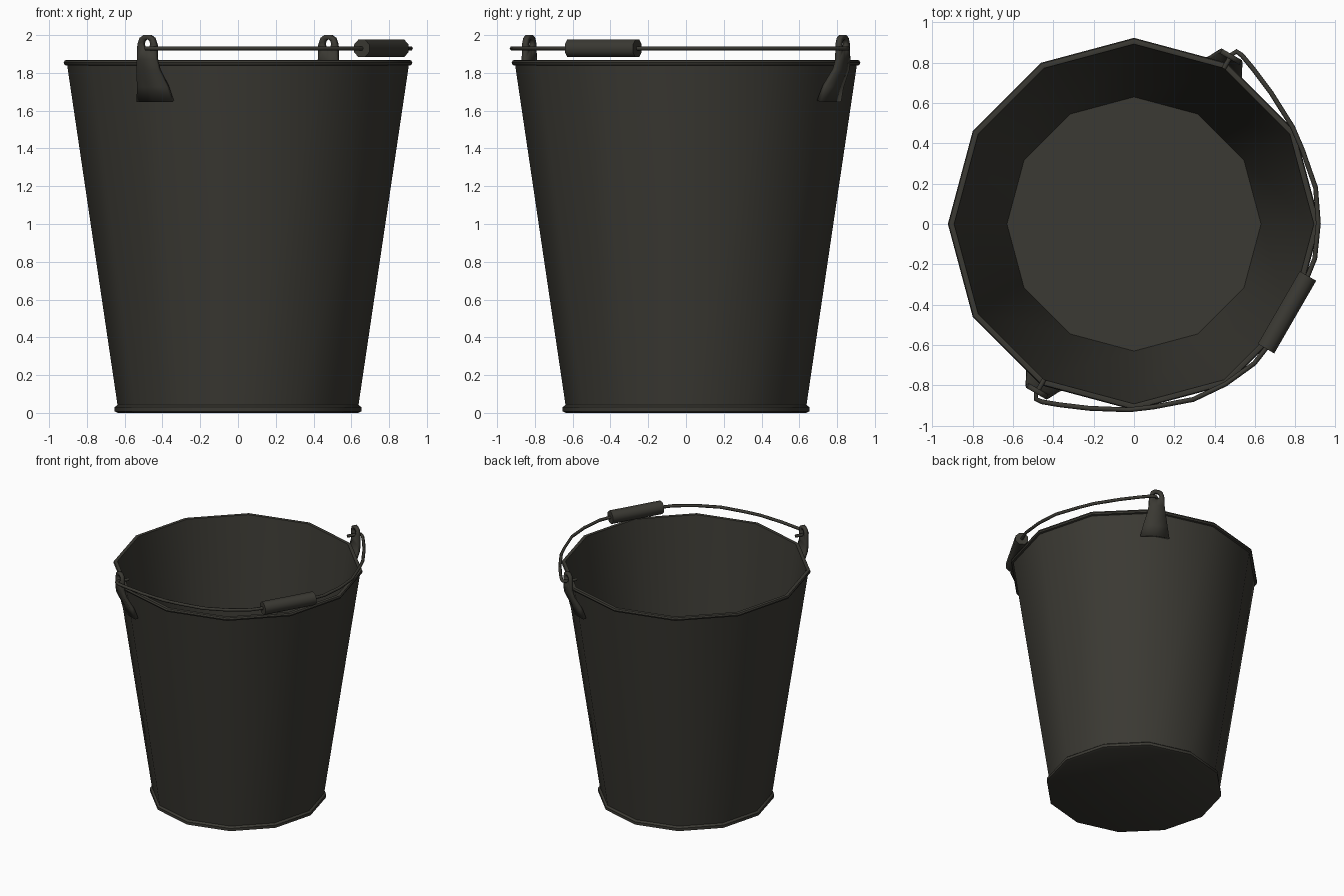
import bpy, bmesh, math
from mathutils import Matrix, Vector

if "Cube" in bpy.data.objects:
    bpy.data.objects.remove(bpy.data.objects["Cube"])

mat = bpy.data.materials.new("dark olive iron")
mat.diffuse_color = (0.043, 0.041, 0.033, 1)
mat.use_nodes = True
mat.node_tree.nodes["Principled BSDF"].inputs["Base Color"].default_value = mat.diffuse_color

# local frame of the handle: u runs from ear to ear, t points to the grip
U = Vector((0.5, math.sqrt(3) / 2, 0))
T = Vector((math.sqrt(3) / 2, -0.5, 0))


def place(u, t, z):
    return U * u + T * t + Vector((0, 0, z))


def finish(name, bm, angle=None):
    bmesh.ops.recalc_face_normals(bm, faces=bm.faces)
    me = bpy.data.meshes.new(name)
    bm.to_mesh(me)
    bm.free()
    me.materials.append(mat)
    ob = bpy.data.objects.new(name, me)
    bpy.context.collection.objects.link(ob)
    if angle:
        bpy.ops.object.select_all(action='DESELECT')
        ob.select_set(True)
        bpy.context.view_layer.objects.active = ob
        bpy.ops.object.shade_smooth_by_angle(angle=math.radians(angle))
    return ob


# bucket: one profile turned in 12 steps, with base bead and rolled rim
profile = [(0.635, 0), (0.653, 0.008), (0.653, 0.03), (0.638, 0.042),
           (0.904, 1.838), (0.918, 1.842), (0.923, 1.854), (0.918, 1.866),
           (0.905, 1.869), (0.892, 1.866), (0.89, 1.85), (0.63, 0.03)]
bm = bmesh.new()
N = 12
rings = []
for r, z in profile:
    rings.append([bm.verts.new((r * math.cos(i * math.tau / N),
                                r * math.sin(i * math.tau / N), z)) for i in range(N)])
for a, b in zip(rings, rings[1:]):
    for i in range(N):
        j = (i + 1) % N
        bm.faces.new((a[i], a[j], b[j], b[i]))
bm.faces.new(rings[0])
bm.faces.new(rings[-1])
finish("bucket", bm, 40)


# ears: eyelet on top of a flared plate that wraps the wall
def ear(name, side):
    bm = bmesh.new()
    # eyelet, outer and hole loops, from lower left clockwise
    outer = [(-0.058, 1.87), (-0.055, 1.95), (-0.042, 1.985), (-0.018, 2.0), (0.018, 2.0),
             (0.042, 1.985), (0.055, 1.95), (0.058, 1.87), (0, 1.87)]
    angles = [225, 180, 145, 110, 70, 35, 0, -45, -90]
    lo = [bm.verts.new(place(side * 0.958, t, z)) for t, z in outer]
    li = [bm.verts.new(place(side * 0.958, 0.024 * math.cos(math.radians(a)),
                             1.952 + 0.026 * math.sin(math.radians(a)))) for a in angles]
    for i in range(9):
        j = (i + 1) % 9
        bm.faces.new((lo[i], lo[j], li[j], li[i]))
    # flared plate: height, half width, distance, drop at the edges
    prev = [lo[0], lo[8], lo[7]]
    for z, w, u, d in [(1.82, 0.066, 0.952, 0.004), (1.73, 0.09, 0.912, 0.013),
                       (1.65, 0.107, 0.893, 0.02)]:
        row = [bm.verts.new(place(side * (u - (d if k else 0)), k * w, z)) for k in (-1, 0, 1)]
        for k in range(2):
            bm.faces.new((prev[k], prev[k + 1], row[k + 1], row[k]))
        prev = row
    ob = finish(name, bm, 35)
    mod = ob.modifiers.new("thickness", 'SOLIDIFY')
    mod.thickness = 0.026
    mod.offset = 0


ear("back_ear", 1)
ear("front_ear", -1)

# wire handle: mirrored path lying level on one side, hooked through the ears
half = [(0.89, 0.0), (0.97, 0.0), (0.995, 0.012), (0.992, 0.045), (0.962, 0.126),
        (0.903, 0.264), (0.81, 0.44), (0.737, 0.538), (0.606, 0.69), (0.46, 0.79),
        (0.3, 0.862), (0.2, 0.876)]
path = half + [(-u, t) for u, t in reversed(half)]
bm = bmesh.new()
S, R = 6, 0.012
pts = [place(u, t, 1.93) for u, t in path]
loops = []
for i, p in enumerate(pts):
    d = (pts[min(i + 1, len(pts) - 1)] - pts[max(i - 1, 0)]).normalized()
    n = Vector((-d.y, d.x, 0))
    loops.append([bm.verts.new(p + n * R * math.cos(k * math.tau / S)
                               + Vector((0, 0, R * math.sin(k * math.tau / S)))) for k in range(S)])
for a, b in zip(loops, loops[1:]):
    for k in range(S):
        j = (k + 1) % S
        bm.faces.new((a[k], a[j], b[j], b[k]))
bm.faces.new(loops[0])
bm.faces.new(loops[-1])
finish("wire_handle", bm, 65)

# grip: short cylinder along u
bm = bmesh.new()
rot = U.to_track_quat('Z', 'Y').to_matrix().to_4x4()
bmesh.ops.create_cone(bm, cap_ends=True, segments=8, radius1=0.051, radius2=0.051, depth=0.416,
                      matrix=Matrix.Translation(place(0, 0.876, 1.93)) @ rot
                      @ Matrix.Rotation(math.pi / 8, 4, 'Z'))
finish("grip", bm, 50)
